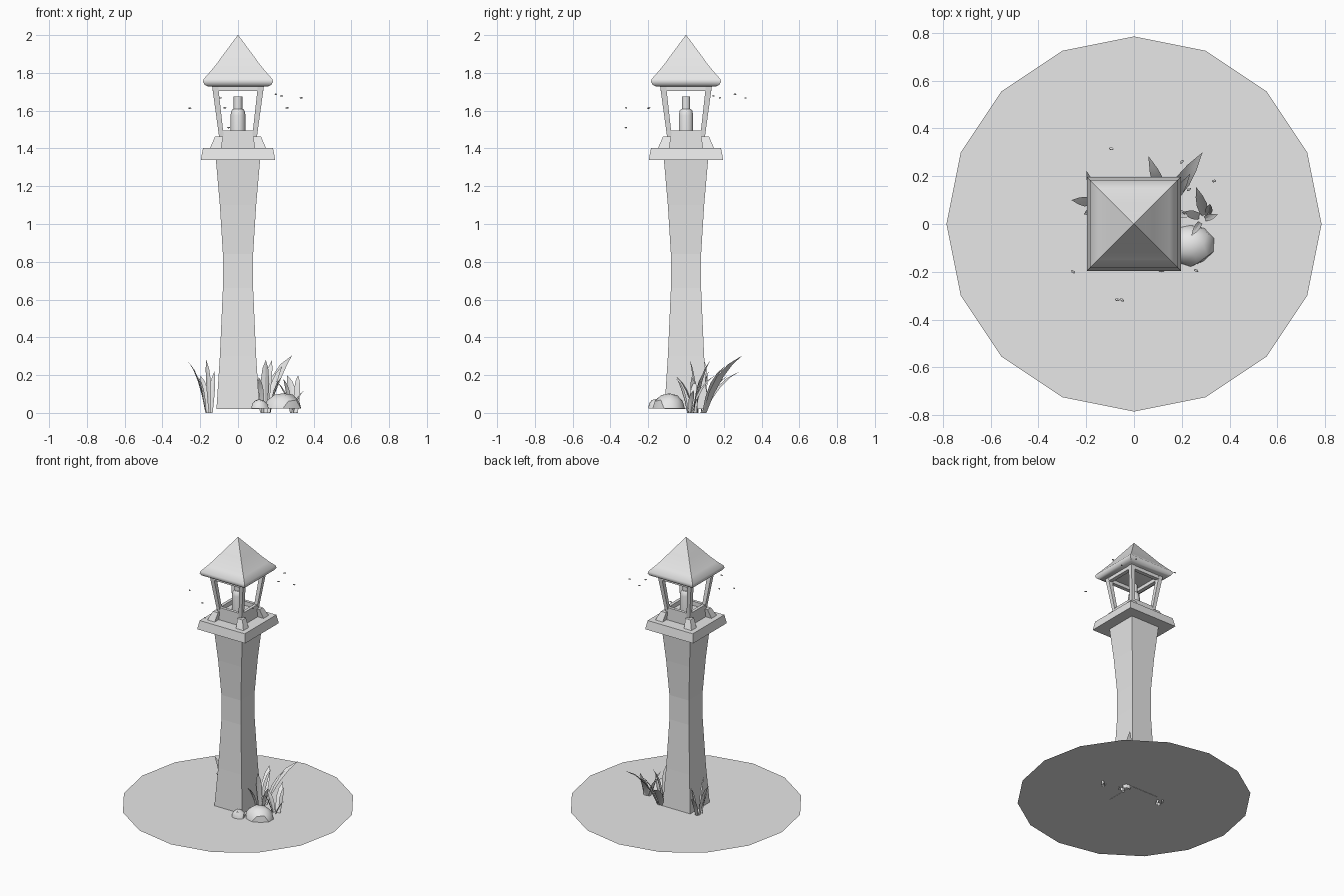
import bpy, bmesh, math, random
from mathutils import Vector

if "Cube" in bpy.data.objects:
    bpy.data.objects.remove(bpy.data.objects["Cube"])

random.seed(4)
stone = bpy.data.materials.new("plain_grey")
stone.diffuse_color = (0.8, 0.8, 0.8, 1)
stone.use_nodes = True
stone.node_tree.nodes["Principled BSDF"].inputs["Base Color"].default_value = stone.diffuse_color


def finish(name, bm, smooth=None, recalc=True):
    if recalc:
        bmesh.ops.recalc_face_normals(bm, faces=bm.faces)
    me = bpy.data.meshes.new(name)
    bm.to_mesh(me)
    bm.free()
    me.materials.append(stone)
    ob = bpy.data.objects.new(name, me)
    bpy.context.collection.objects.link(ob)
    if smooth:
        bpy.ops.object.select_all(action='DESELECT')
        ob.select_set(True)
        bpy.context.view_layer.objects.active = ob
        bpy.ops.object.shade_smooth_by_angle(angle=math.radians(smooth))
    return ob


def loft(bm, rings):
    """Skin closed rings of points and cap both ends."""
    rows = [[bm.verts.new(p) for p in r] for r in rings]
    n = len(rows[0])
    for a, b in zip(rows, rows[1:]):
        for i in range(n):
            j = (i + 1) % n
            bm.faces.new((a[i], a[j], b[j], b[i]))
    bm.faces.new(rows[0][::-1])
    bm.faces.new(rows[-1])


def rect(cx, cy, hx, hy, z):
    return [(cx + sx * hx, cy + sy * hy, z)
            for sx, sy in ((-1, -1), (1, -1), (1, 1), (-1, 1))]


def square_stack(name, profile, smooth=None):
    bm = bmesh.new()
    loft(bm, [rect(0, 0, h, h, z) for h, z in profile])
    return finish(name, bm, smooth)


def corners(name, bottom, top):
    """Four tapered corner pieces; each end is (centre, half size, z)."""
    bm = bmesh.new()
    for sx in (-1, 1):
        for sy in (-1, 1):
            loft(bm, [rect(sx * c, sy * c, h, h, z) for c, h, z in (bottom, top)])
    finish(name, bm)


def rails(name, dist, length, depth, z0, z1):
    bm = bmesh.new()
    for s in (-1, 1):
        loft(bm, [rect(0, s * dist, length, depth, z) for z in (z0, z1)])
        loft(bm, [rect(s * dist, 0, depth, length, z) for z in (z0, z1)])
    finish(name, bm)


# Ground disc
bm = bmesh.new()
bmesh.ops.create_circle(bm, cap_ends=True, segments=16, radius=0.785)
for v in bm.verts:
    v.co.z = 0.022
for f in bm.faces:
    f.normal_update()
    if f.normal.z < 0:
        f.normal_flip()
finish("ground_disc", bm, recalc=False)

# Waisted pillar and cap slab
square_stack("pillar", [(0.114, 0.02), (0.096, 0.3), (0.08, 0.66), (0.08, 0.84),
                        (0.096, 1.1), (0.117, 1.34)])
square_stack("cap_slab", [(0.197, 1.34), (0.185, 1.403)])

# Lantern base, feet, posts and rails
square_stack("lantern_base", [(0.1, 1.403), (0.1, 1.464)])
corners("lantern_feet", (0.118, 0.03, 1.403), (0.1, 0.021, 1.464))
corners("lantern_posts", (0.0875, 0.0125, 1.46), (0.121, 0.016, 1.73))
rails("lower_rails", 0.09, 0.08, 0.011, 1.46, 1.495)
rails("upper_rails", 0.12, 0.108, 0.014, 1.703, 1.73)

# Swept pyramid roof with a rounded eave
square_stack("roof", [(0.16, 1.728), (0.176, 1.737), (0.185, 1.752), (0.183, 1.766),
                      (0.15, 1.803), (0.115, 1.845), (0.083, 1.89), (0.05, 1.934),
                      (0.022, 1.972), (0.001, 2.0)], 40)

# Candle and its narrow top
for name, prof in (("candle", [(0.04, 1.46), (0.04, 1.575), (0.035, 1.6), (0.026, 1.61)]),
                   ("candle_wick", [(0.023, 1.6), (0.023, 1.675)])):
    bm = bmesh.new()
    loft(bm, [[(r * math.cos(i * math.pi / 5), r * math.sin(i * math.pi / 5), z)
               for i in range(10)] for r, z in prof])
    finish(name, bm, 40)

# Rocks: lumpy domes resting on the ground
for name, c, s in (("large_rock", (0.237, -0.088), (0.1, 0.088, 0.085)),
                   ("small_rock", (0.116, -0.16), (0.047, 0.043, 0.052))):
    bm = bmesh.new()
    bmesh.ops.create_icosphere(bm, subdivisions=2, radius=1)
    for v in bm.verts:
        k = random.uniform(0.93, 1.04)
        v.co = (c[0] + v.co.x * s[0] * k, c[1] + v.co.y * s[1] * k,
                0.022 + max(v.co.z, 0) * s[2] * k)
    bmesh.ops.dissolve_degenerate(bm, dist=1e-5, edges=bm.edges)
    finish(name, bm, 30)

# Grass blades: folded, curved and pointed strips
def blade(bm, bx, by, tx, ty, tz, w):
    base, tip = Vector((bx, by, 0)), Vector((tx, ty, tz))
    mid = base.lerp(tip, 0.3)
    mid.z = tz * 0.75
    run = Vector((tx - bx, ty - by, 0)).normalized()
    side = Vector((-run.y, run.x, 0))
    rows = []
    for t, k in ((0, 0.45), (0.25, 0.85), (0.5, 1), (0.75, 0.7)):
        p = base * (1 - t) ** 2 + mid * 2 * t * (1 - t) + tip * t * t
        rows.append([bm.verts.new(p + side * w * k * s + run * w * 0.3 * k * (s == 0))
                     for s in (-1, 0, 1)])
    end = bm.verts.new(tip)
    for a, b in zip(rows, rows[1:]):
        for i in (0, 1):
            bm.faces.new((a[i], a[i + 1], b[i + 1], b[i]))
    for i in (0, 1):
        bm.faces.new((rows[-1][i], rows[-1][i + 1], end))


clumps = {
    "left_grass": [(-0.17, 0.09, -0.262, 0.1, 0.27, 0.02), (-0.16, 0.1, -0.2, 0.225, 0.2, 0.016),
                   (-0.15, 0.06, -0.168, 0.03, 0.28, 0.015), (-0.14, 0.08, -0.125, 0.12, 0.22, 0.014),
                   (-0.17, 0.06, -0.21, 0.04, 0.19, 0.014)],
    "back_grass": [(0.15, 0.1, 0.287, 0.3, 0.305, 0.032), (0.13, 0.1, 0.06, 0.285, 0.22, 0.026),
                   (0.14, 0.06, 0.147, 0.02, 0.28, 0.022), (0.16, 0.09, 0.235, 0.21, 0.25, 0.018),
                   (0.15, 0.05, 0.18, 0.13, 0.28, 0.018), (0.17, 0.05, 0.23, 0.03, 0.19, 0.018),
                   (0.13, 0.04, 0.11, -0.05, 0.19, 0.014)],
    "right_grass": [(0.3, 0.03, 0.26, 0.155, 0.2, 0.022), (0.31, 0.04, 0.318, 0.085, 0.2, 0.016),
                    (0.29, 0.02, 0.352, 0.04, 0.12, 0.014), (0.28, 0.03, 0.2, 0.05, 0.17, 0.018),
                    (0.28, 0.01, 0.24, -0.05, 0.18, 0.013)],
}
for name, blades in clumps.items():
    bm = bmesh.new()
    for b in blades:
        blade(bm, *b)
    finish(name, bm, 30, recalc=False)

# Tiny floating sparks around the lantern
bm = bmesh.new()
for p in ((-0.095, 0.315, 1.667), (0.2, 0.26, 1.687), (0.335, 0.18, 1.668), (0.23, 0.145, 1.678),
          (0.26, -0.195, 1.615), (-0.255, -0.2, 1.613), (-0.07, -0.317, 1.615),
          (-0.05, -0.318, 1.51)):
    new = bmesh.ops.create_icosphere(bm, subdivisions=1, radius=1)["verts"]
    a = random.uniform(-0.9, 0.9)
    for v in new:
        x, y = v.co.x * 0.011, v.co.y * 0.006
        v.co = (p[0] + x * math.cos(a) - y * math.sin(a),
                p[1] + x * math.sin(a) + y * math.cos(a), p[2] + v.co.z * 0.004)
finish("sparks", bm)
